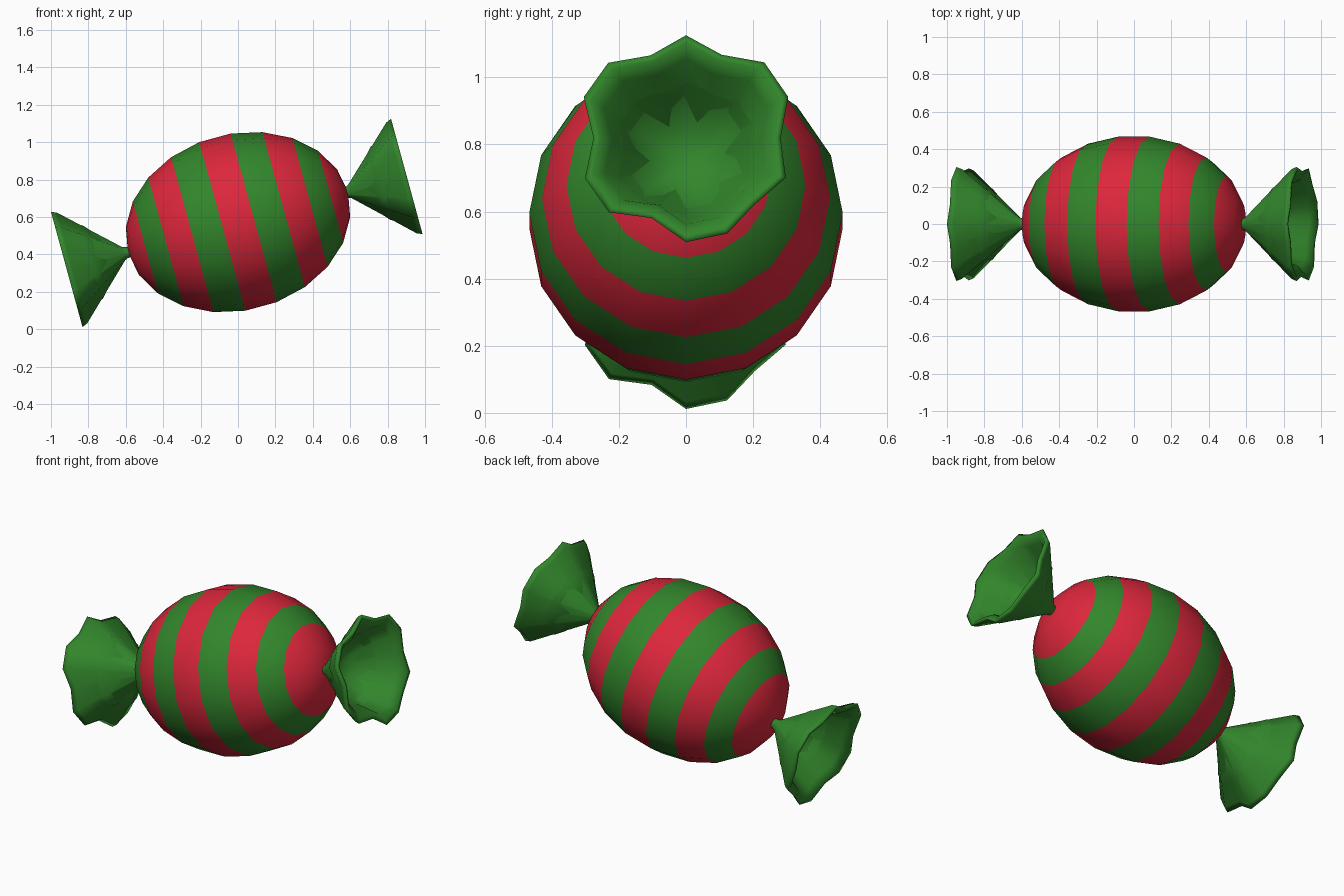
import bpy, bmesh
from math import sin, cos, pi, radians
from mathutils import Matrix

if "Cube" in bpy.data.objects:
    bpy.data.objects.remove(bpy.data.objects["Cube"])

SIDES = 16
PLACE = Matrix.Translation((0, 0, 0.573)) @ Matrix.Rotation(radians(-15.3), 4, 'Y')

def material(name, color):
    m = bpy.data.materials.new(name)
    m.diffuse_color = (*color, 1)
    m.use_nodes = True
    m.node_tree.nodes["Principled BSDF"].inputs["Base Color"].default_value = m.diffuse_color
    return m

red = material("red", (0.72, 0.02, 0.045))
green = material("green", (0.032, 0.24, 0.025))

def loft(name, rings, mats, band_material=lambda i: 0):
    """rings: (u along the candy axis, list of radii, or None for a pole)"""
    bm = bmesh.new()
    loops = []
    for u, radii in rings:
        if radii is None:
            loops.append([bm.verts.new((u, 0, 0))] * SIDES)
        else:
            loops.append([bm.verts.new((u, r * sin(2 * pi * k / SIDES), r * cos(2 * pi * k / SIDES)))
                          for k, r in enumerate(radii)])
    for i, (a, b) in enumerate(zip(loops, loops[1:])):
        for k in range(SIDES):
            n = (k + 1) % SIDES
            f = bm.faces.new(list(dict.fromkeys((a[k], a[n], b[n], b[k]))))
            f.material_index = band_material(i)
            f.smooth = True
    bmesh.ops.recalc_face_normals(bm, faces=bm.faces)
    bm.transform(PLACE)
    me = bpy.data.meshes.new(name)
    bm.to_mesh(me)
    bm.free()
    for m in mats:
        me.materials.append(m)
    ob = bpy.data.objects.new(name, me)
    bpy.context.collection.objects.link(ob)
    return ob

# Striped body: stretched sphere of eleven bands, both end caps red
BANDS = 11
body = []
for i in range(BANDS + 1):
    t = -pi / 2 + pi * i / BANDS
    pole = i in (0, BANDS)
    body.append((0.61 * sin(t), None if pole else [0.472 * cos(t)] * SIDES))
loft("candy_body", body, [red, green], lambda i: 1 if i in (2, 4, 6, 8) else 0)

# Ruffled wrapper ends: cone outside, rolled lip, hollow funnel inside
RUFFLE = [.317, .278, .33, .33, .282, .322, .29, .32, .322, .268, .325, .326, .276, .33, .328, .276]
PROFILE = [(.585, .09), (.605, .10), (.62, .12), (.905, .96), (.935, 1.0),
           (.935, .93), (.90, .80), (.79, .64), (.70, .33)]

def wrapper_end(name, side, extra):
    rings = [(side * .57, None)]
    for u, s in PROFILE:
        blend = min(1, s * 1.3)      # pleats fade to round at the neck
        rings.append((side * (u + extra), [s * (.305 + (r - .305) * blend) for r in RUFFLE]))
    rings.append((side * (.67 + extra), None))
    loft(name, rings, [green])

wrapper_end("wrapper_end_right", 1, 0)
wrapper_end("wrapper_end_left", -1, .015)
